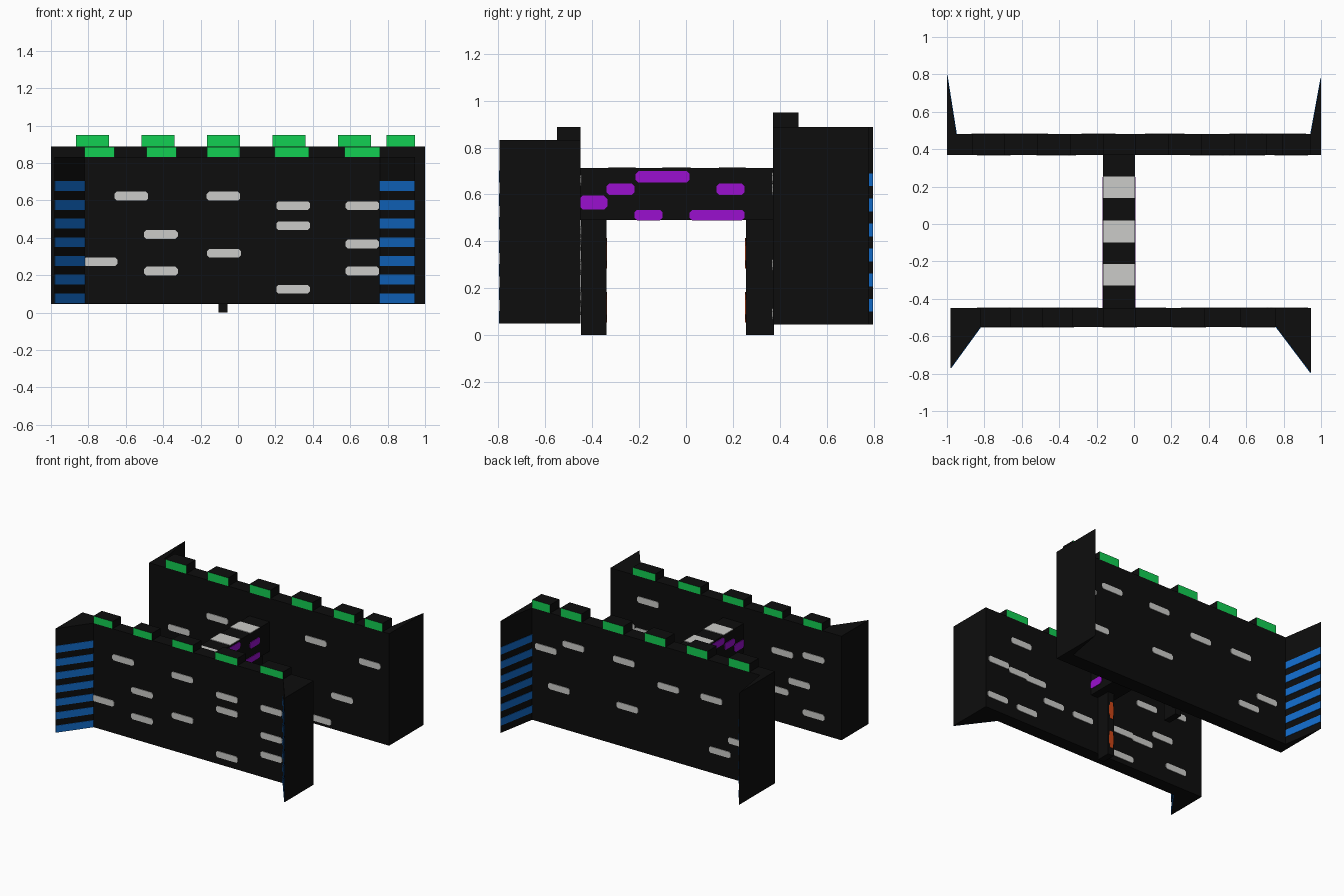
import bpy, bmesh
from mathutils import Vector

if "Cube" in bpy.data.objects:
    bpy.data.objects.remove(bpy.data.objects["Cube"])


def material(name, r, g, b):
    m = bpy.data.materials.new(name)
    m.diffuse_color = (r, g, b, 1)
    m.use_nodes = True
    m.node_tree.nodes["Principled BSDF"].inputs["Base Color"].default_value = m.diffuse_color
    return m


BLACK = material("black", 0.004, 0.004, 0.004)
GREY = material("light grey", 0.6, 0.6, 0.58)
GREEN = material("green", 0.006, 0.62, 0.085)
BLUE = material("blue", 0.006, 0.15, 0.6)
PURPLE = material("purple", 0.32, 0.005, 0.62)
ORANGE = material("orange", 0.6, 0.06, 0.008)


def prism(name, outline, sweep, *mats):
    """Solid made by sweeping a flat 3D outline along a vector."""
    bm = bmesh.new()
    face = bm.faces.new([bm.verts.new(p) for p in outline])
    out = bmesh.ops.extrude_face_region(bm, geom=[face])["geom"]
    moved = [v for v in out if isinstance(v, bmesh.types.BMVert)]
    bmesh.ops.translate(bm, verts=moved, vec=Vector(sweep))
    bmesh.ops.recalc_face_normals(bm, faces=bm.faces)
    me = bpy.data.meshes.new(name)
    bm.to_mesh(me)
    bm.free()
    for m in mats:
        me.materials.append(m)
    ob = bpy.data.objects.new(name, me)
    bpy.context.collection.objects.link(ob)
    return ob


def box(name, x0, x1, y0, y1, z0, z1, *mats):
    return prism(name, [(x0, y0, z0), (x1, y0, z0), (x1, y1, z0), (x0, y1, z0)],
                 (0, 0, z1 - z0), *mats)


def merlon(name, x0, x1, y0, y1, z0, z1):
    """Battlement block: black, with green front and back."""
    ob = box(name, x0, x1, y0, y1, z0, z1, BLACK, GREEN)
    for p in ob.data.polygons:
        p.material_index = int(abs(p.normal.y) > 0.5)


def slit(name, centre, along, w, h, normal, mat):
    """Thin plate with clipped corners lying on a vertical wall."""
    c, u, n, up = Vector(centre), Vector(along), Vector(normal), Vector((0, 0, 1))
    a, b, k = w / 2, h / 2, h * 0.25
    shape = [(-a, -b + k), (-a + k, -b), (a - k, -b), (a, -b + k),
             (a, b - k), (a - k, b), (-a + k, b), (-a, b - k)]
    prism(name, [c + u * s + up * t for s, t in shape], n * 0.004, mat)


def wing(name, x_out, x_in, y_wall, y_tip, z0, z1, stripes, h):
    """Triangular end buttress with blue stripes on its slanted face."""
    prism(name, [(x_out, y_wall, z0), (x_out, y_tip, z0), (x_in, y_wall, z0)],
          (0, 0, z1 - z0), BLACK)
    a, b = Vector((x_out, y_tip, 0)), Vector((x_in, y_wall, 0))
    n = Vector((-(b - a).y, (b - a).x, 0)).normalized()
    if n.dot(Vector((x_out, y_wall, 0)) - a) > 0:
        n = -n
    for z in stripes:
        up = Vector((0, 0, z))
        prism(name + "_stripe", [a + up, b + up, b + up + n * .003, a + up + n * .003],
              (0, 0, h), BLUE)


# Front wall, end wings and battlements
box("front_wall", -.98, .945, -.55, -.45, .05, .833, BLACK)
front_z = [.05 + .1 * i for i in range(7)]
wing("front_wing_left", -.98, -.82, -.55, -.77, .05, .833, front_z, .053)
wing("front_wing_right", .945, .76, -.55, -.795, .05, .833, front_z, .053)
for x0, x1 in [(-.82, -.66), (-.49, -.33), (-.165, .01), (.195, .38), (.57, .76)]:
    merlon("front_merlon", x0, x1, -.55, -.45, .833, .887)

# Back wall, end wings and battlements
box("back_wall", -1, 1, .37, .48, .045, .888, BLACK)
back_z = [.1 + .107 * i for i in range(6)]
wing("back_wing_left", -1, -.95, .48, .797, .045, .888, back_z, .055)
wing("back_wing_right", 1, .945, .48, .78, .045, .888, back_z, .055)
for i in range(6):
    x0 = -.865 + .35 * i if i < 5 else .795
    merlon("back_merlon", x0, min(x0 + .175, .945), .37, .48, .888, .95)

# Bridge and its two legs
box("bridge", -.165, .005, -.45, .37, .49, .712, BLACK)
box("front_leg", -.105, -.055, -.447, -.34, 0, .49, BLACK)
box("back_leg", -.105, -.055, .255, .375, 0, .49, BLACK)
for z in (.12, .35):
    slit("front_leg_slit", (-.08, -.34, z), (1, 0, 0), .04, .13, (0, 1, 0), ORANGE)
    slit("back_leg_slit", (-.08, .255, z), (1, 0, 0), .04, .13, (0, -1, 0), ORANGE)
for y0, y1 in [(-.33, -.215), (-.1, .02), (.14, .253)]:
    box("bridge_top_plate", -.165, .005, y0, y1, .712, .716, GREY)

# Purple bridge slits on both sides
for y, z, w, h in [(-.395, .565, .12, .06), (-.28, .622, .12, .05), (-.1, .675, .23, .05),
                   (.19, .622, .12, .05), (-.16, .512, .12, .045), (.133, .512, .235, .045)]:
    slit("bridge_slit_right", (.005, y, z), (0, 1, 0), w, h, (1, 0, 0), PURPLE)
    slit("bridge_slit_left", (-.165, y, z), (0, 1, 0), w, h, (-1, 0, 0), PURPLE)

# Grey wall slits: wall face y, outward direction, (x, z) centres
SLITS = {
    "front_wall_outer_slit": (-.55, -1, [
        (-.735, .272), (-.57, .623), (-.412, .418), (-.412, .222), (-.078, .623),
        (-.075, .318), (.295, .572), (.295, .465), (.295, .125), (.665, .572),
        (.665, .367), (.665, .222)]),
    "front_wall_inner_slit": (-.45, 1, [
        (.83, .44), (.65, .42), (.5, .41), (.84, .16), (.58, .15), (.34, .29),
        (.08, .28), (-.28, .3), (-.45, .29), (-.28, .11), (-.63, .385),
        (-.75, .61), (-.75, .18), (.63, .66), (-.49, .58)]),
    "back_wall_inner_slit": (.37, -1, [
        (-.43, .62), (.39, .67), (.84, .62), (.61, .3), (.43, .09), (-.75, .45),
        (-.4, .25)]),
    "back_wall_outer_slit": (.48, 1, [
        (.6, .69), (.18, .69), (-.19, .59), (-.55, .6), (.15, .35), (-.62, .22),
        (-.78, .33), (.83, .61), (.72, .34)]),
}
for name, (y, side, spots) in SLITS.items():
    for x, z in spots:
        slit(name, (x, y, z), (1, 0, 0), .18, .047, (0, side, 0), GREY)
